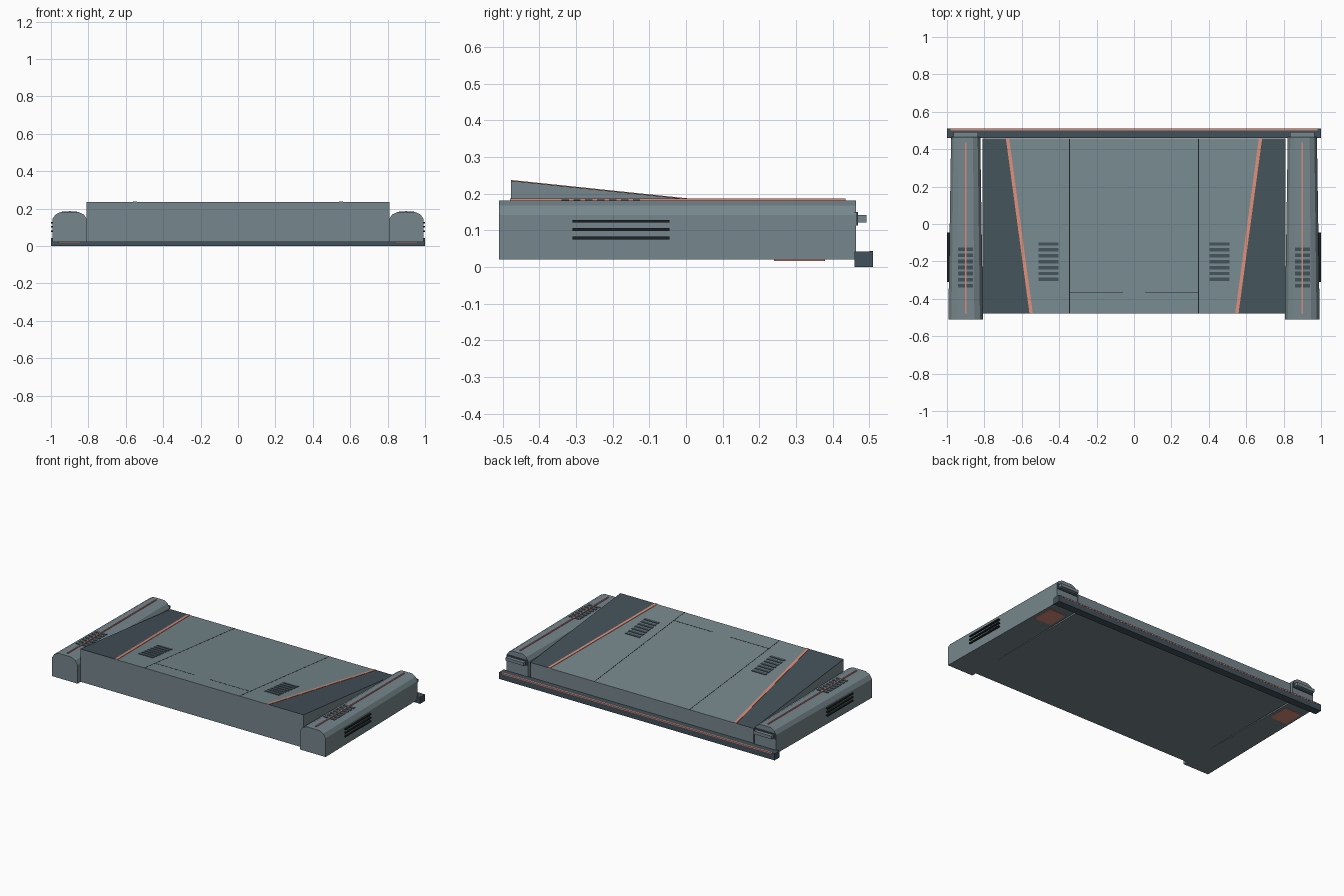
import bpy, bmesh

if "Cube" in bpy.data.objects:
    bpy.data.objects.remove(bpy.data.objects["Cube"])


def material(name, r, g, b):
    m = bpy.data.materials.new(name)
    m.use_nodes = True
    m.diffuse_color = (r, g, b, 1)
    m.node_tree.nodes["Principled BSDF"].inputs["Base Color"].default_value = (r, g, b, 1)
    return m


GREY = material("blue grey", 0.18, 0.24, 0.262)
DARK = material("dark slate", 0.055, 0.082, 0.1)
BLACK = material("slot black", 0.012, 0.016, 0.018)
SALMON = material("salmon", 0.68, 0.26, 0.19)


def finish(name, bm, mat, mirror=False):
    bmesh.ops.recalc_face_normals(bm, faces=bm.faces)
    mesh = bpy.data.meshes.new(name)
    bm.to_mesh(mesh)
    bm.free()
    mesh.materials.append(mat)
    obj = bpy.data.objects.new(name, mesh)
    bpy.context.collection.objects.link(obj)
    if mirror:
        obj.modifiers.new("Mirror", "MIRROR")
    return obj


def loft(bm, start, end):
    """Closed solid between two matching outlines."""
    a = [bm.verts.new(p) for p in start]
    b = [bm.verts.new(p) for p in end]
    bm.faces.new(a)
    bm.faces.new(b[::-1])
    for i in range(len(a)):
        j = (i + 1) % len(a)
        bm.faces.new((a[i], a[j], b[j], b[i]))


def boxes(name, mat, spans, mirror=False):
    bm = bmesh.new()
    for x0, x1, y0, y1, z0, z1 in spans:
        ring = [(x0, y0), (x1, y0), (x1, y1), (x0, y1)]
        loft(bm, [(x, y, z0) for x, y in ring], [(x, y, z1) for x, y in ring])
    return finish(name, bm, mat, mirror)


def deck_z(y):
    return 0.185 - 0.104 * y


def deck_plates(name, mat, outlines, rise):
    """Thin plates lying on the sloping deck, mirrored left to right."""
    bm = bmesh.new()
    for ring in outlines:
        loft(bm, [(x, y, deck_z(y) - 0.002) for x, y in ring],
             [(x, y, deck_z(y) + rise) for x, y in ring])
    return finish(name, bm, mat, True)


def rect(x0, x1, y0, y1):
    return [(x0, y0), (x1, y0), (x1, y1), (x0, y1)]


# Wedge-shaped main body
FRONT, BACK, SIDE = -0.478, 0.457, 0.81
bm = bmesh.new()
side = [(FRONT, 0.02), (BACK, 0.02), (BACK, deck_z(BACK)), (FRONT, deck_z(FRONT))]
loft(bm, [(-SIDE, y, z) for y, z in side], [(SIDE, y, z) for y, z in side])
finish("main_body", bm, GREY)

# Dark deck panels and their slanted trim
deck_plates("deck_side_panel", DARK,
            [[(0.55, FRONT), (SIDE, FRONT), (SIDE, BACK), (0.676, BACK)]], 0.001)
deck_plates("deck_trim", SALMON,
            [[(0.541, FRONT), (0.559, FRONT), (0.685, BACK), (0.667, BACK)]], 0.003)

# Deck panel seams and vents
deck_plates("deck_seam", BLACK,
            [rect(0.343, 0.347, FRONT, BACK), rect(0.06, 0.343, -0.369, -0.365)], 0.0006)
deck_plates("deck_vent", DARK,
            [rect(0.405, 0.51, y, y + 0.018)
             for y in [-0.305 + 0.0315 * i for i in range(7)]], 0.003)

# Tapered side pods with bevelled shoulders
half = [(1, 0.02), (1, 0.142), (0.82, 0.168), (0.5, 0.182)]
profile = half + [(-x, z) for x, z in reversed(half)]
bm = bmesh.new()
loft(bm, [(0.9 + 0.093 * x, -0.51, z) for x, z in profile],
     [(0.9 + 0.078 * x, 0.464, z) for x, z in profile])
finish("side_pod", bm, GREY, True)

# Pod details
boxes("pod_top_vent", DARK,
      [(0.86, 0.94, y, y + 0.02, 0.175, 0.1845)
       for y in [-0.34 + 0.0325 * i for i in range(7)]], True)
boxes("pod_stripe", SALMON, [(0.896, 0.904, -0.48, 0.435, 0.18, 0.187)], True)
boxes("pod_side_slot", BLACK,
      [(0.97, 0.999, -0.31, -0.045, z - 0.004, z + 0.004)
       for z in (0.079, 0.102, 0.125)], True)
boxes("pod_underside_patch", SALMON, [(0.84, 0.96, 0.24, 0.38, 0.017, 0.022)], True)

# Rear pod fittings
boxes("rear_flange", DARK, [(0.825, 0.975, 0.458, 0.469, 0.114, 0.15)], True)
boxes("rear_block", GREY, [(0.835, 0.965, 0.465, 0.492, 0.122, 0.142)], True)

# Rear bar with trim strip
boxes("rear_bar", DARK, [(-1, 1, 0.46, 0.51, 0, 0.043)])
boxes("rear_bar_strip", SALMON, [(-0.98, 0.98, 0.501, 0.511, 0.037, 0.044)])
